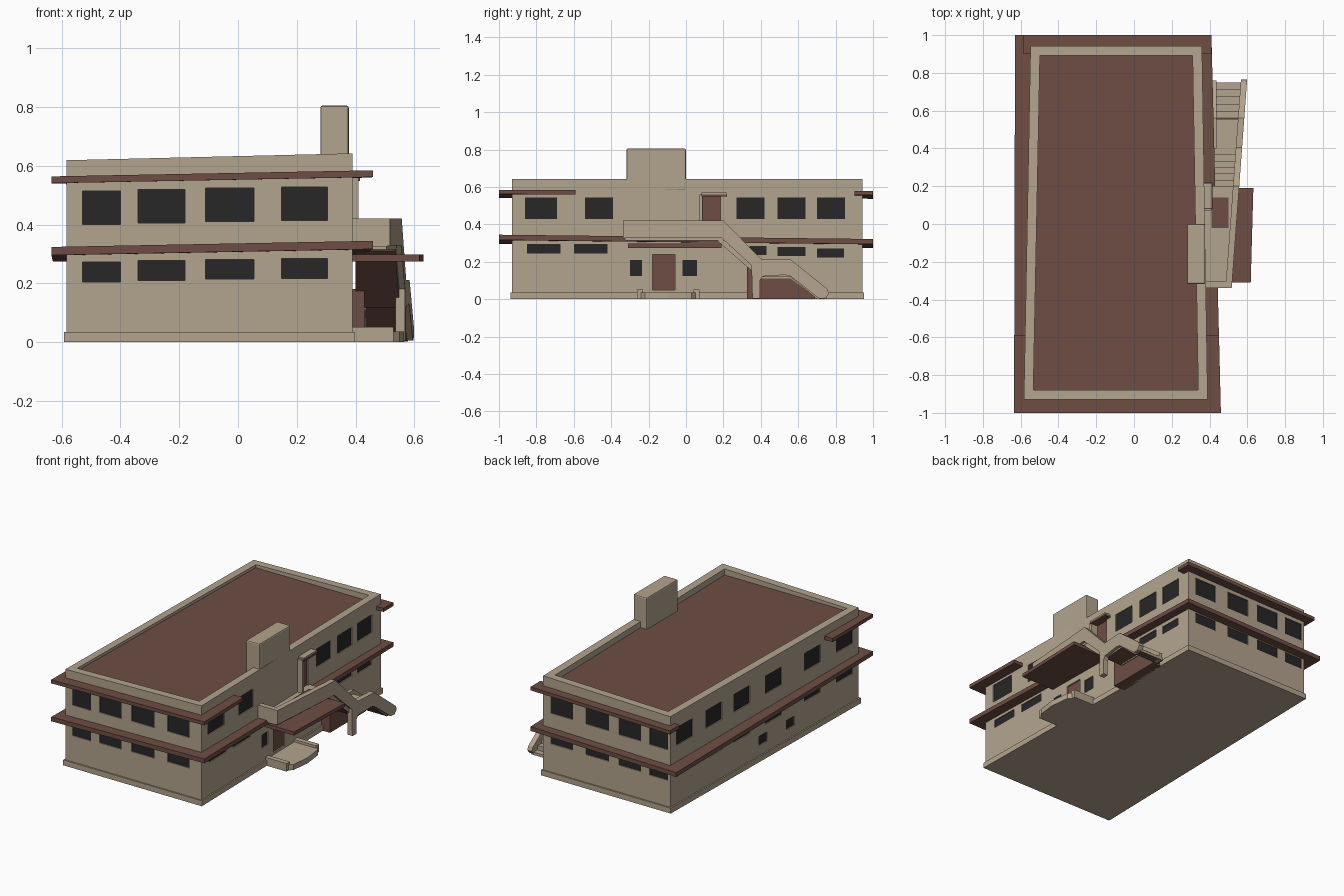
import bpy, bmesh

if "Cube" in bpy.data.objects:
    bpy.data.objects.remove(bpy.data.objects["Cube"])


def mat(name, col):
    m = bpy.data.materials.new(name)
    m.diffuse_color = (*col, 1)
    m.use_nodes = True
    m.node_tree.nodes["Principled BSDF"].inputs["Base Color"].default_value = m.diffuse_color
    return m


BEIGE = mat("beige plaster", (0.45, 0.37, 0.27))
BROWN = mat("red brown", (0.155, 0.075, 0.057))
DARK = mat("dark glass", (0.02, 0.02, 0.021))


def finish(name, bm, *mats):
    bmesh.ops.recalc_face_normals(bm, faces=bm.faces)
    me = bpy.data.meshes.new(name)
    bm.to_mesh(me)
    bm.free()
    for m in mats:
        me.materials.append(m)
    ob = bpy.data.objects.new(name, me)
    bpy.context.collection.objects.link(ob)
    return ob


def loft(bm, a, b):
    """Closed solid between two matching outlines."""
    va, vb = [bm.verts.new(p) for p in a], [bm.verts.new(p) for p in b]
    bm.faces.new(va)
    bm.faces.new(vb)
    n = len(va)
    for i in range(n):
        bm.faces.new((va[i], va[(i + 1) % n], vb[(i + 1) % n], vb[i]))


def slab(name, xy, z0, z1, m, tilt=(0, 0)):
    bm = bmesh.new()
    t = lambda x, y: tilt[0] * x + tilt[1] * y
    loft(bm, [(x, y, z0 + t(x, y)) for x, y in xy], [(x, y, z1 + t(x, y)) for x, y in xy])
    return finish(name, bm, m)


def box(name, x0, x1, y0, y1, z0, z1, m):
    return slab(name, [(x0, y0), (x1, y0), (x1, y1), (x0, y1)], z0, z1, m)


# slightly tapering walls
YF, YB = -0.93, 0.943
right = lambda y: 0.39 - 0.03 * (y - YF) / (YB - YF)
left = lambda y: -0.583 + 0.035 * (y - YF) / (YB - YF)


def footprint(d):
    return [(left(YF) + d, YF + d), (right(YF) - d, YF + d),
            (right(YB) - d, YB - d), (left(YB) + d, YB - d)]


def wall_box(bm, side, a0, a1, z0, z1, d0, d1):
    """Box on a wall, from depth d0 to d1 inside it."""
    f = {"front": lambda a, d: (a, YF + d), "back": lambda a, d: (a, YB - d),
         "right": lambda a, d: (right(a) - d, a), "left": lambda a, d: (left(a) + d, a)}[side]
    q = [f(a0, d0), f(a1, d0), f(a1, d1), f(a0, d1)]
    loft(bm, [(*p, z0) for p in q], [(*p, z1) for p in q])


# main body with parapet and sunken roof
bm = bmesh.new()
top = lambda x: 0.633 + 0.024 * x
rings = [[bm.verts.new((x, y, z(x))) for x, y in footprint(d)] for d, z in
         ((0, lambda x: 0.0), (0, top), (0.05, top), (0.05, lambda x: 0.602))]
for a, b in zip(rings, rings[1:]):
    for i in range(4):
        bm.faces.new((a[i], a[(i + 1) % 4], b[(i + 1) % 4], b[i]))
bm.faces.new(rings[0])
bm.faces.new(rings[3]).material_index = 1
body = finish("building_body", bm, BEIGE, BROWN)
slab("wall_plinth", footprint(-0.009), 0, 0.035, BEIGE)

# window and door openings: (side, from, to, z low, z high)
wins = []
for side in ("front", "back"):
    for a0, a1, dz in ((-0.53, -0.40, -0.007), (-0.34, -0.18, -0.002), (-0.11, 0.055, 0.003), (0.148, 0.305, 0.006)):
        wins += [(side, a0, a1, 0.408 + dz, 0.522 + dz), (side, a0, a1, 0.211 + dz, 0.279 + dz)]
for y in (0.80, 0.51, 0.23, -0.085, -0.47, -0.79):
    wins += [("left", y - 0.08, y + 0.08, 0.41, 0.525), ("left", y - 0.08, y + 0.08, 0.215, 0.27)]
for y in (0.02, -0.25):
    wins.append(("left", y - 0.04, y + 0.04, 0.10, 0.16))
for a0, a1 in ((-0.86, -0.69), (-0.54, -0.39), (0.27, 0.42), (0.49, 0.64), (0.70, 0.85)):
    wins.append(("right", a0, a1, 0.428, 0.545))
for a0, a1, z in ((-0.85, -0.67, 0.245), (-0.60, -0.42, 0.245), (0.34, 0.43, 0.235), (0.49, 0.64, 0.23), (0.70, 0.845, 0.222)):
    wins.append(("right", a0, a1, z, z + 0.05))
for a0, a1 in ((-0.30, -0.235), (-0.02, 0.06)):
    wins.append(("right", a0, a1, 0.125, 0.21))
doors = [("right", -0.18, -0.06, 0.05, 0.24), ("right", 0.09, 0.185, 0.345, 0.55)]

cut, glass, panels = bmesh.new(), bmesh.new(), bmesh.new()
for w in wins:
    wall_box(cut, *w, -0.03, 0.012)
    wall_box(glass, *w, 0.006, 0.014)
for w in doors:
    wall_box(cut, *w, -0.03, 0.016)
    wall_box(panels, *w, 0.009, 0.018)
cutter = finish("opening_cutter", cut, BEIGE)
cutter.hide_render = True
cutter.display_type = 'WIRE'
mod = body.modifiers.new("openings", 'BOOLEAN')
mod.operation = 'DIFFERENCE'
mod.solver = 'EXACT'
mod.object = cutter
finish("window_panes", glass, DARK)
finish("door_panels", panels, BROWN)

# eave bands: full lower ring, upper one at front and back only
slab("lower_eave", [(-0.635, -1), (0.46, -1), (0.41, 1), (-0.63, 1)], 0.297, 0.325, BROWN, (0.019, -0.011))
slab("upper_front_eave", [(-0.635, -1), (0.46, -1), (0.45, -0.59), (-0.635, -0.59)], 0.549, 0.572, BROWN, (0.019, -0.004))
slab("upper_back_eave", [(-0.585, 0.9), (0.41, 0.9), (0.41, 1), (-0.585, 1)], 0.552, 0.575, BROWN, (0.019, -0.004))

# chimney
chimney = box("chimney", 0.28, 0.377, -0.318, 0, 0.58, 0.805, BEIGE)
bv = chimney.modifiers.new("soft_edges", 'BEVEL')
bv.width = 0.008
bv.segments = 2

# hood and fin of the upper door
box("door_hood", 0.34, 0.415, 0.08, 0.22, 0.548, 0.56, BROWN)
box("door_hood_cap", 0.34, 0.412, 0.083, 0.217, 0.56, 0.57, BEIGE)
box("door_fin", 0.36, 0.41, 0.072, 0.088, 0.34, 0.56, BEIGE)

# balcony floor, end wall and entrance canopy
outer = lambda y: 0.518 + (y + 0.33) * 0.074
slab("balcony_floor", [(0.36, -0.325), (0.505, -0.325), (0.54, 0.2), (0.36, 0.2)], 0.315, 0.345, BEIGE)
box("balcony_end_wall", 0.36, 0.51, -0.338, -0.305, 0.325, 0.42, BEIGE)
box("balcony_mat", 0.41, 0.5, -0.02, 0.14, 0.345, 0.35, BROWN)
slab("entrance_canopy", [(0.36, -0.31), (0.618, -0.31), (0.632, 0.19), (0.36, 0.19)], 0.275, 0.298, BROWN)


def side_profile(name, pts, x0, x1, *mats):
    """Profile in y-z, extruded between two x functions of y."""
    bm = bmesh.new()
    loft(bm, [(x0(y), y, z) for y, z in pts], [(x1(y), y, z) for y, z in pts])
    return finish(name, bm, *mats)


# outer railing wall of balcony and stair, with post
rail = [(0.2, 0.42), (0.405, 0.212), (0.56, 0.212), (0.755, 0.055), (0.765, 0.03), (0.745, 0.005), (0.71, 0.005),
        (0.56, 0.122), (0.53, 0.13), (0.41, 0.122), (0.395, 0.1), (0.395, 0.005), (0.355, 0.005), (0.35, 0.18), (0.19, 0.328)]
side_profile("outer_railing", [(-0.338, 0.328), (-0.338, 0.42)] + rail, lambda y: outer(y) - 0.033, outer, BEIGE)

# inner curb of the lower flight
curb = [(0.4, 0.19), (0.56, 0.19), (0.76, 0.04), (0.745, 0.0), (0.71, 0.0), (0.56, 0.11), (0.4, 0.11)]
side_profile("inner_curb", curb, lambda y: 0.413, lambda y: 0.436, BEIGE)


# two stair flights with a landing
def flight(y0, z0, y1, z1, n):
    pts = []
    for i in range(n):
        ya, yb = y0 + (y1 - y0) * i / n, y0 + (y1 - y0) * (i + 1) / n
        z = z0 + (z1 - z0) * (i + 1) / n
        pts += [(ya, z), (yb, z)]
    return pts


steps = ([(0.17, 0.343)] + flight(0.2, 0.343, 0.4, 0.165, 6) + [(0.555, 0.165)]
         + flight(0.56, 0.165, 0.75, 0.02, 5)
         + [(0.75, 0.002), (0.7, 0.002), (0.56, 0.118), (0.39, 0.118), (0.17, 0.31)])
stair = side_profile("stair", steps, lambda y: 0.40, lambda y: outer(y) - 0.02, BEIGE, BROWN)
for p in stair.data.polygons:
    if p.normal.z < -0.1 or p.normal.y < -0.5:
        p.material_index = 1

# brown infill under the stair
infill = [(0.325, 0), (0.325, 0.18), (0.40, 0.125), (0.56, 0.125), (0.69, 0.02), (0.69, 0)]
side_profile("stair_infill", infill, lambda y: 0.35, lambda y: 0.43, BROWN)

# entrance step with rounded front corners and low curbs
slab("entrance_step", [(0.36, -0.25), (0.52, -0.25), (0.55, -0.22), (0.565, -0.1), (0.55, 0.03), (0.52, 0.06), (0.36, 0.06)], 0, 0.036, BEIGE)
for y in (-0.245, 0.055):
    curb_ob = box("step_curb", 0.37, 0.53, y - 0.016, y + 0.016, 0, 0.052, BEIGE)
